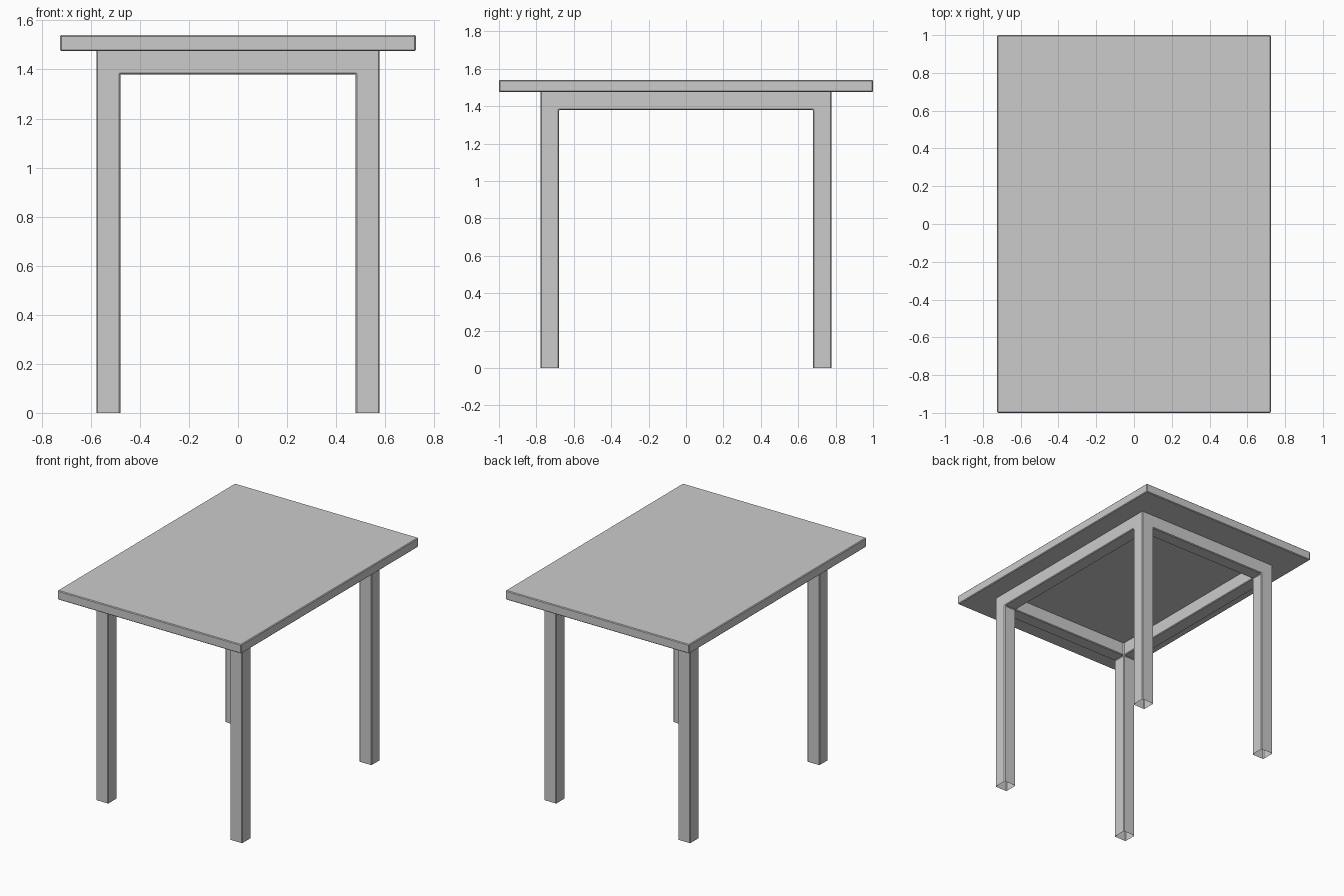
import bpy, bmesh

if "Cube" in bpy.data.objects:
    bpy.data.objects.remove(bpy.data.objects["Cube"])

BEVEL = 0.005
TOP_Z, FRAME_Z, APRON_Z = 1.54, 1.475, 1.38


def finish(name, bm):
    bmesh.ops.remove_doubles(bm, verts=bm.verts, dist=1e-5)
    bmesh.ops.recalc_face_normals(bm, faces=bm.faces)
    mesh = bpy.data.meshes.new(name)
    bm.to_mesh(mesh)
    bm.free()
    obj = bpy.data.objects.new(name, mesh)
    bpy.context.collection.objects.link(obj)
    mod = obj.modifiers.new("edge_bevel", 'BEVEL')
    mod.width = BEVEL
    mod.segments = 1
    mod.limit_method = 'ANGLE'
    return obj


# Table top slab
bm = bmesh.new()
bmesh.ops.create_cube(bm, size=1)
bmesh.ops.scale(bm, vec=(1.45, 2.0, TOP_Z - FRAME_Z), verts=bm.verts)
bmesh.ops.translate(bm, vec=(0, 0, (TOP_Z + FRAME_Z) / 2), verts=bm.verts)
finish("table_top", bm)

# Legs and apron as one continuous frame, on a 3 x 3 plan with an empty middle
xs = (-0.577, -0.48, 0.48, 0.577)
ys = (-0.777, -0.68, 0.68, 0.777)
cells = [(i, j) for i in range(3) for j in range(3) if (i, j) != (1, 1)]
bm = bmesh.new()


def face(points):
    bm.faces.new([bm.verts.new(p) for p in points])


def wall(p, q, z0, z1):
    face([(*p, z0), (*q, z0), (*q, z1), (*p, z1)])


for i, j in cells:
    corners = [(xs[i], ys[j]), (xs[i + 1], ys[j]),
               (xs[i + 1], ys[j + 1]), (xs[i], ys[j + 1])]
    neighbours = [(i, j - 1), (i + 1, j), (i, j + 1), (i - 1, j)]
    is_leg = i != 1 and j != 1
    for k in range(4):
        p, q = corners[k], corners[(k + 1) % 4]
        if neighbours[k] not in cells:      # apron side
            wall(p, q, APRON_Z, FRAME_Z)
        if is_leg:                          # leg side, open at the foot
            wall(p, q, 0, APRON_Z)
    if not is_leg:                          # apron underside
        face([(*c, APRON_Z) for c in corners])
finish("leg_and_apron_frame", bm)
